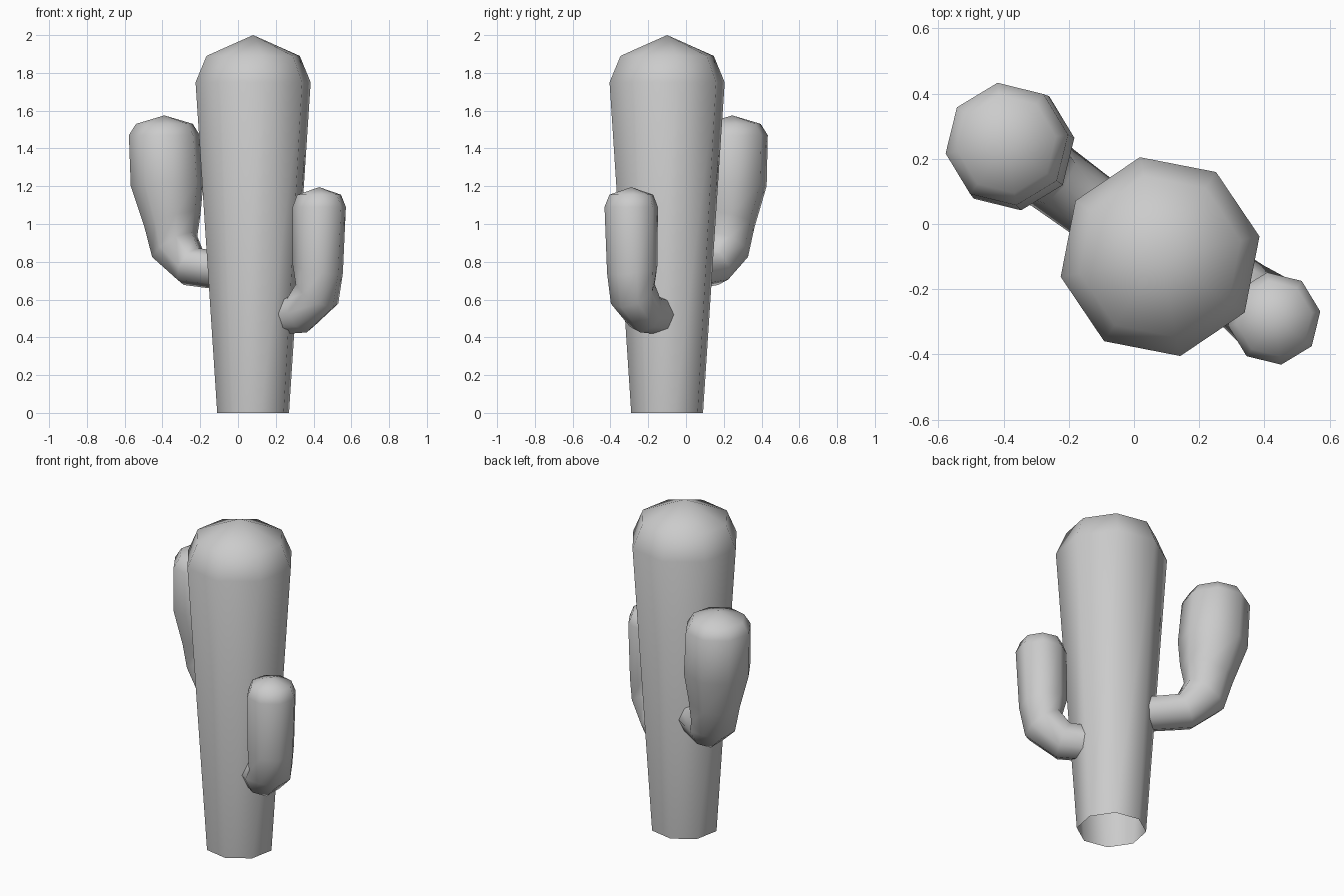
import bpy, bmesh, math
from mathutils import Vector

if "Cube" in bpy.data.objects:
    bpy.data.objects.remove(bpy.data.objects["Cube"], do_unlink=True)

SIDES = 8
UP = Vector((0, 0, 1))

skin = bpy.data.materials.new("plain grey")
skin.use_nodes = True
grey = (0.6, 0.6, 0.6, 1)
skin.diffuse_color = grey
skin.node_tree.nodes["Principled BSDF"].inputs["Base Color"].default_value = grey


def loft(name, origin, heading, rings, apex):
    """Skin octagonal rings (reach, height, radius, climb angle), closed by an apex."""
    a = math.radians(heading)
    out = Vector((math.cos(a), math.sin(a), 0))
    side = UP.cross(out)
    base = Vector((*origin, 0))
    bm = bmesh.new()
    loops = []
    for reach, height, radius, climb in rings:
        c = math.radians(climb)
        lean = out * math.sin(c) - UP * math.cos(c)
        centre = base + out * reach + UP * height
        loop = []
        for i in range(SIDES):
            t = math.tau * i / SIDES
            loop.append(bm.verts.new(centre + radius * (lean * math.cos(t) + side * math.sin(t))))
        loops.append(loop)
    tip = bm.verts.new(base + out * apex[0] + UP * apex[1])
    for i in range(SIDES):
        j = (i + 1) % SIDES
        for low, high in zip(loops, loops[1:]):
            bm.faces.new((low[i], low[j], high[j], high[i]))
        bm.faces.new((loops[-1][i], loops[-1][j], tip))
    for f in bm.faces:
        f.smooth = True
    mesh = bpy.data.meshes.new(name)
    bm.to_mesh(mesh)
    bm.free()
    mesh.materials.append(skin)
    obj = bpy.data.objects.new(name, mesh)
    bpy.context.collection.objects.link(obj)
    return obj


# Trunk: widens upwards, rounded crown, open underneath
loft("trunk", (0.08, -0.10), 11.5,
     [(0, 0, 0.194, 90), (0, 1.75, 0.311, 90), (0, 1.89, 0.252, 90)], (0, 2.0))

# Tall arm at the back right
loft("right_arm", (0.08, -0.10), 143.7,
     [(0.10, 0.74, 0.10, 0), (0.41, 0.775, 0.108, 25), (0.515, 0.88, 0.135, 55),
      (0.53, 1.02, 0.155, 72), (0.565, 1.21, 0.195, 86), (0.583, 1.47, 0.19, 90),
      (0.583, 1.53, 0.152, 90)], (0.583, 1.575))

# Short arm at the front left
loft("left_arm", (0.08, -0.033), -36.3,
     [(0.08, 0.51, 0.10, 0), (0.31, 0.53, 0.112, 22), (0.42, 0.63, 0.127, 55),
      (0.425, 0.76, 0.136, 78), (0.434, 1.09, 0.143, 90), (0.434, 1.155, 0.117, 90)],
     (0.434, 1.195))
